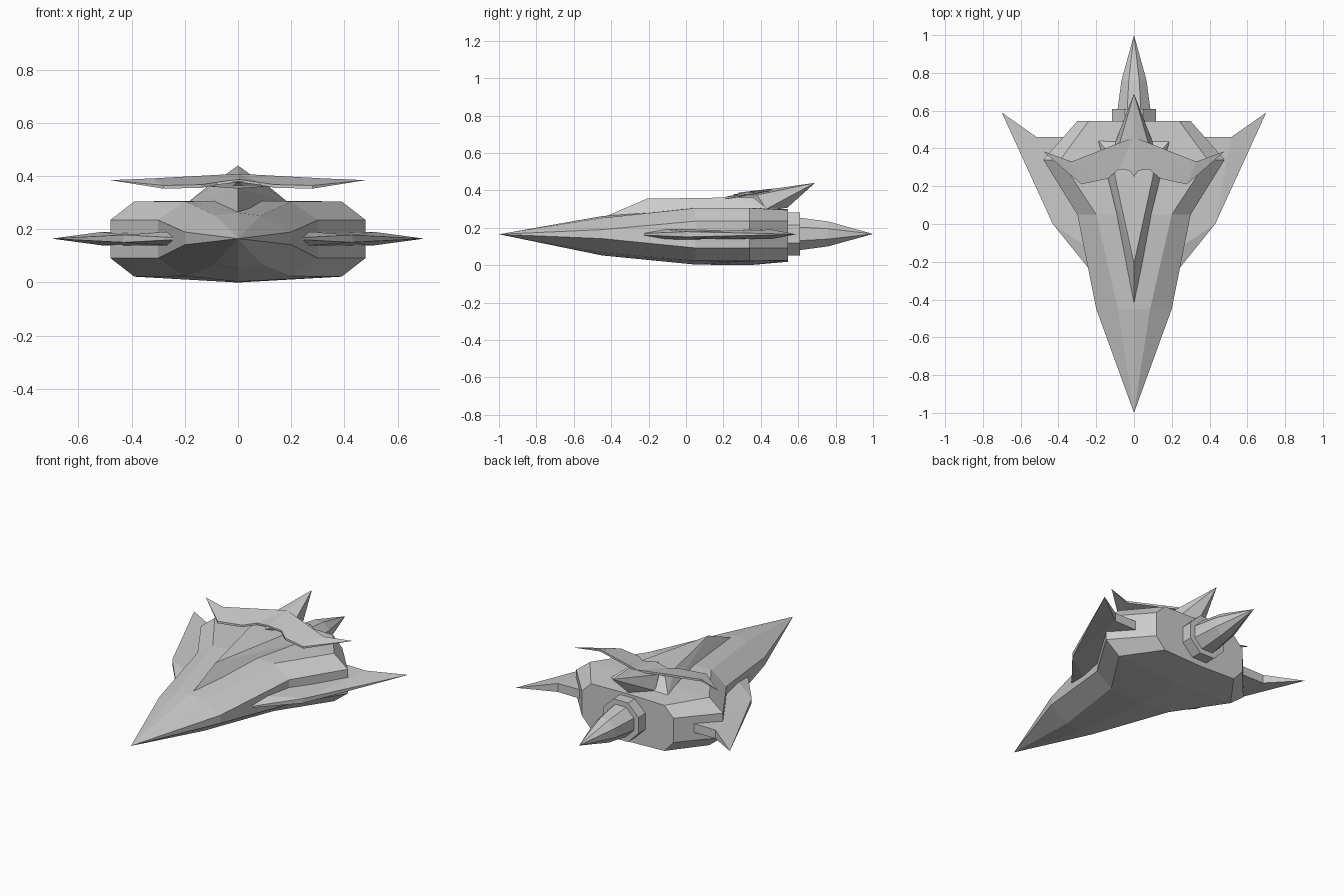
import bpy, bmesh, math

if "Cube" in bpy.data.objects:
    bpy.data.objects.remove(bpy.data.objects["Cube"])


def finish(bm, name, merge=0.0005):
    bmesh.ops.remove_doubles(bm, verts=bm.verts, dist=merge)
    bmesh.ops.recalc_face_normals(bm, faces=bm.faces)
    me = bpy.data.meshes.new(name)
    bm.to_mesh(me)
    bm.free()
    ob = bpy.data.objects.new(name, me)
    bpy.context.collection.objects.link(ob)
    return ob


def loft(name, rings):
    """Skin a list of closed rings with equal point counts."""
    bm = bmesh.new()
    vs = [[bm.verts.new(p) for p in r] for r in rings]
    n = len(vs[0])
    for a, b in zip(vs, vs[1:]):
        for i in range(n):
            j = (i + 1) % n
            bm.faces.new((a[i], a[j], b[j], b[i]))
    bm.faces.new(vs[0])
    bm.faces.new(vs[-1])
    bmesh.ops.dissolve_degenerate(bm, dist=0.0005, edges=bm.edges)
    return finish(bm, name)


def convex(name, half):
    """Convex solid from half-side points, mirrored in x."""
    bm = bmesh.new()
    for x, y, z in half:
        for s in ((1, -1) if x else (1,)):
            bm.verts.new((s * x, y, z))
    res = bmesh.ops.convex_hull(bm, input=bm.verts)
    junk = [g for g in res["geom_interior"] if isinstance(g, bmesh.types.BMVert)]
    bmesh.ops.delete(bm, geom=junk, context='VERTS')
    return finish(bm, name)


def plate(name, pts, faces):
    """Plate from (x, y, z, half thickness) points, mirrored in x."""
    bm = bmesh.new()
    up = [bm.verts.new((x, y, z + t)) for x, y, z, t in pts]
    lo = [bm.verts.new((x, y, z - t)) for x, y, z, t in pts]
    for f in faces:
        bm.faces.new([up[i] for i in f])
        bm.faces.new([lo[i] for i in reversed(f)])
    n = len(pts)
    for i in range(n):
        j = (i + 1) % n
        if pts[i][0] or pts[j][0]:
            bm.faces.new((up[j], up[i], lo[i], lo[j]))
    ob = finish(bm, name)
    ob.modifiers.new("mirror", 'MIRROR')
    return ob


# Hull: (y, keel z, bottom x, bottom z, side x, low z, high z, top x, top z, crown z)
sections = [
    (-1.00, .165, 0, .165, 0, .165, .165, 0, .165, .165),
    (-0.45, .052, .09, .068, .20, .142, .190, .085, .252, .262),
    (0.05, .003, .20, .024, .30, .092, .235, .20, .305, .308),
    (0.34, .000, .39, .022, .48, .092, .235, .39, .305, .308),
    (0.545, .018, .24, .026, .30, .092, .235, .24, .295, .300),
]
rings = []
for y, kz, bx, bz, sx, lz, hz, tx, tz, cz in sections:
    side = [(bx, bz), (sx, lz), (sx, hz), (tx, tz)]
    prof = [(0, kz)] + side + [(0, cz)] + [(-x, z) for x, z in reversed(side)]
    rings.append([(x, y, z) for x, z in prof])
loft("hull", rings)

# Engine: octagonal collar and pointed tail cone
def ring(y, r):
    a = [math.pi / 8 + k * math.pi / 4 for k in range(8)]
    return [(r * math.cos(t), y, .167 + r * math.sin(t)) for t in a]


loft("engine_collar", [ring(.50, .125), ring(.61, .125)])
loft("tail_cone", [ring(.60, .095), ring(.76, .072), ring(1.0, .0001)])

# Raised wedge spine and its rear fin
convex("spine", [(0, -.43, .260), (0, -.21, .355), (.10, .25, .362),
                 (.115, .36, .362), (.19, .44, .300), (0, .44, .300)])
convex("tail_fin", [(0, .25, .378), (.09, .38, .375), (.09, .40, .340),
                    (.10, .43, .300), (0, .54, .305), (0, .69, .440)])

# Swept upper wing
plate("upper_wing",
      [(0, .28, .383, .005), (.08, .29, .372, .005), (.14, .24, .362, .006),
       (.28, .21, .359, .006), (.48, .385, .385, 0), (.33, .33, .385, .006),
       (0, .46, .403, .006)],
      [(0, 1, 6), (1, 2, 5, 6), (2, 3, 5), (3, 4, 5)])

# Side wings
plate("side_wing",
      [(.24, -.235, .165, .004), (.43, 0, .165, .014), (.70, .59, .165, 0),
       (.515, .46, .165, .025), (.30, .46, .165, .027), (.25, -.12, .165, .027)],
      [(0, 1, 5), (1, 3, 4, 5), (1, 2, 3)])
